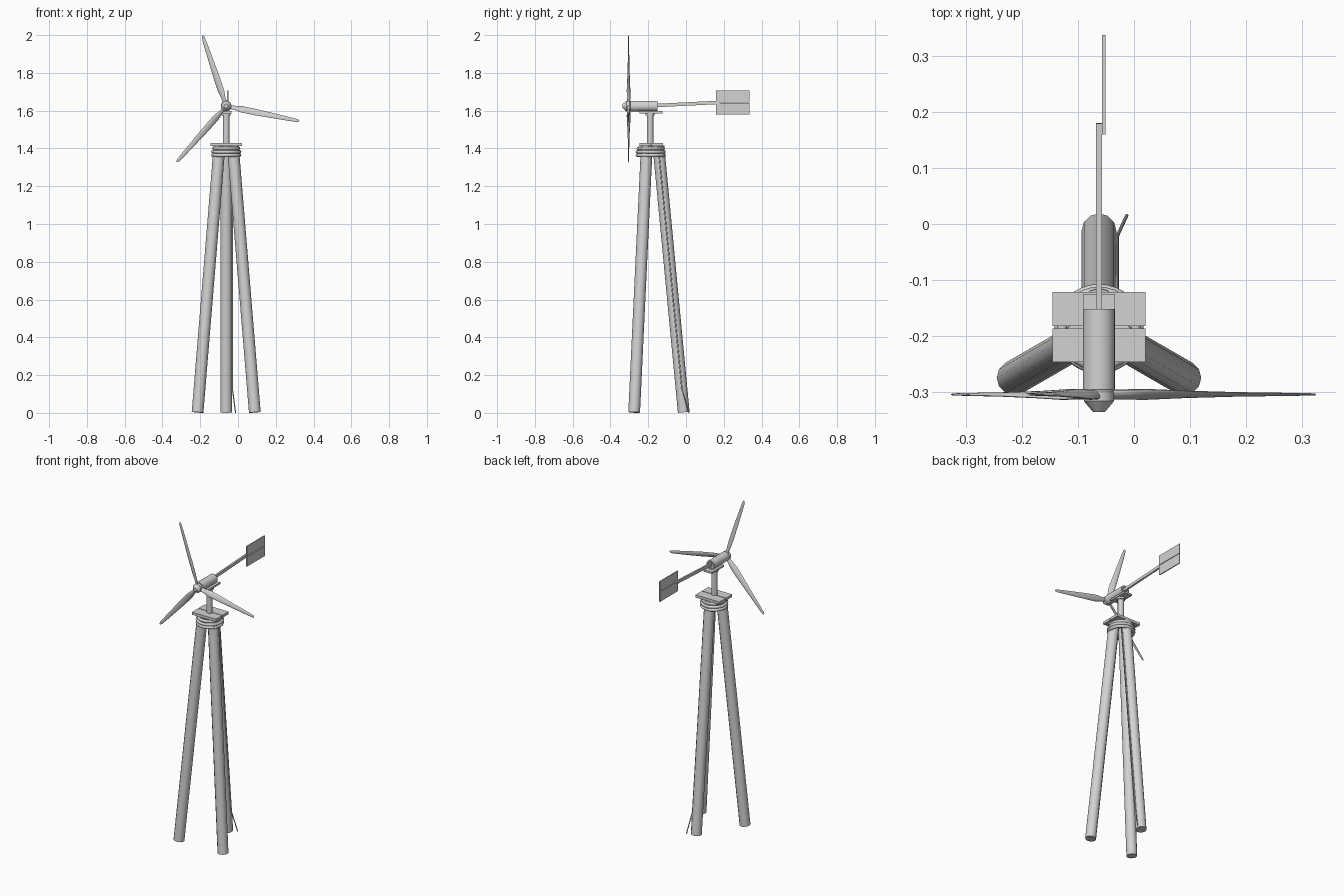
import bpy, bmesh, math
from mathutils import Vector, Matrix

if "Cube" in bpy.data.objects:
    bpy.data.objects.remove(bpy.data.objects["Cube"])

CX, CY, HUB_Z = -0.0625, -0.187, 1.624

grey = bpy.data.materials.new("plain grey")
grey.diffuse_color = (0.65, 0.65, 0.65, 1)
grey.use_nodes = True
grey.node_tree.nodes["Principled BSDF"].inputs["Base Color"].default_value = grey.diffuse_color


def finish(name, bm, smooth=True):
    bmesh.ops.recalc_face_normals(bm, faces=bm.faces)
    me = bpy.data.meshes.new(name)
    bm.to_mesh(me)
    bm.free()
    ob = bpy.data.objects.new(name, me)
    bpy.context.collection.objects.link(ob)
    me.materials.append(grey)
    if smooth:
        bpy.ops.object.select_all(action='DESELECT')
        ob.select_set(True)
        bpy.context.view_layer.objects.active = ob
        bpy.ops.object.shade_smooth_by_angle(angle=math.radians(35))
    return ob


def rod(name, a, b, r1, r2=None, sides=12):
    a, b = Vector(a), Vector(b)
    d = b - a
    m = Matrix.Translation((a + b) / 2) @ d.to_track_quat('Z', 'Y').to_matrix().to_4x4()
    bm = bmesh.new()
    bmesh.ops.create_cone(bm, cap_ends=True, segments=sides, radius1=r1,
                          radius2=r1 if r2 is None else r2, depth=d.length, matrix=m)
    return finish(name, bm)


def box(name, lo, hi):
    lo, hi = Vector(lo), Vector(hi)
    bm = bmesh.new()
    bmesh.ops.create_cube(bm, size=1, matrix=Matrix.Translation((lo + hi) / 2)
                          @ Matrix.Diagonal((*(hi - lo), 1)))
    return finish(name, bm, False)


def lathe(name, profile, origin, axis, sides=24):
    # spin (radius, distance along axis) pairs round the axis
    q = Vector(axis).to_track_quat('Z', 'Y')
    bm = bmesh.new()
    rings = [[bm.verts.new(Vector(origin) + q @ Vector((r * math.cos(t), r * math.sin(t), h)))
              for t in (2 * math.pi * i / sides for i in range(sides))] for r, h in profile]
    for a, b in zip(rings, rings[1:]):
        for i in range(sides):
            j = (i + 1) % sides
            bm.faces.new((a[i], a[j], b[j], b[i]))
    bm.faces.new(rings[0])
    bm.faces.new(rings[-1])
    return finish(name, bm)


# tripod legs
for i, label in enumerate(("back", "front_left", "front_right")):
    t = math.radians(90 + 120 * i)
    c, s = math.cos(t), math.sin(t)
    rod(label + "_leg", (CX + 0.175 * c, CY + 0.175 * s, 0.003),
        (CX + 0.041 * c, CY + 0.041 * s, 1.412), 0.031)

# rope lashing round the leg tops
for i, (z, r) in enumerate(((1.364, 0.071), (1.382, 0.071), (1.400, 0.066))):
    bpy.ops.mesh.primitive_torus_add(location=(CX, CY, z), major_radius=r, minor_radius=0.009,
                                     major_segments=32, minor_segments=8)
    ob = bpy.context.object
    ob.name = f"lashing_{i + 1}"
    ob.data.materials.append(grey)
    bpy.ops.object.shade_smooth()

# platform of two boards
PY = -0.184
for name, y0, y1 in (("front_board", PY - 0.0625, PY - 0.002), ("rear_board", PY + 0.002, PY + 0.0625)):
    box(name, (CX - 0.083, y0, 1.412), (CX + 0.083, y1, 1.428))

# mast, collar and turntable plate
rod("mast", (CX, -0.19, 1.40), (CX, -0.19, 1.59), 0.0175, sides=16)
rod("mast_collar", (CX, -0.19, 1.574), (CX, -0.19, 1.586), 0.024, sides=16)
box("turntable_plate", (CX - 0.0285, -0.245, 1.586), (CX + 0.0285, -0.125, 1.597))

# generator body with a recessed rear end
lathe("generator", [(0.0285, 0), (0.0285, 0.143), (0.020, 0.143), (0.020, 0.135)],
      (CX, -0.295, HUB_Z), (0, 1, 0))

# hub and nose cone
lathe("hub", [(0.022, 0), (0.027, 0.004), (0.027, 0.022), (0.011, 0.041)],
      (CX, -0.294, HUB_Z), (0, -1, 0), 16)

# tail boom
a, b = Vector((CX, -0.165, 1.627)), Vector((CX, 0.18, 1.644))
bm = bmesh.new()
bmesh.ops.create_cube(bm, size=1, matrix=Matrix.Translation((a + b) / 2)
                      @ Matrix.Rotation(math.atan2(b.z - a.z, b.y - a.y), 4, 'X')
                      @ Matrix.Diagonal((0.011, (b - a).length, 0.018, 1)))
finish("tail_boom", bm, False)

# tail vane of two boards
for name, z0, z1 in (("lower_vane", 1.580, 1.6415), ("upper_vane", 1.6445, 1.706)):
    box(name, (CX + 0.0055, 0.16, z0), (CX + 0.0115, 0.337, z1))

# blades: radius, chord, thickness, twist in degrees
STATIONS = [(0.012, 0.022, 0.014, 35), (0.05, 0.027, 0.013, 33), (0.085, 0.038, 0.011, 27),
            (0.16, 0.035, 0.008, 18), (0.25, 0.028, 0.006, 12), (0.34, 0.021, 0.005, 8),
            (0.384, 0.016, 0.004, 6), (0.394, 0.008, 0.003, 6)]
for k, ang in enumerate((108.5, 228.5, 348.5)):
    t = math.radians(ang)
    out = Vector((math.cos(t), 0, math.sin(t)))
    side = Vector((-math.sin(t), 0, math.cos(t)))
    bm = bmesh.new()
    rings = []
    for r, chord, thick, tw in STATIONS:
        w = math.radians(tw)
        ring = []
        for i in range(10):
            p = 2 * math.pi * i / 10
            u, v = chord / 2 * math.cos(p), thick / 2 * math.sin(p)
            ring.append(bm.verts.new(Vector((CX, -0.304, HUB_Z)) + out * r
                                     + side * (u * math.cos(w) - v * math.sin(w))
                                     + Vector((0, u * math.sin(w) + v * math.cos(w), 0))))
        rings.append(ring)
    for p, q in zip(rings, rings[1:]):
        for i in range(10):
            j = (i + 1) % 10
            bm.faces.new((p[i], p[j], q[j], q[i]))
    bm.faces.new(rings[0])
    bm.faces.new(rings[-1])
    finish(f"blade_{k + 1}", bm)

# power cable down the back leg, splayed at the foot
rod("cable", (-0.030, -0.146, 1.40), (-0.030, -0.022, 0.13), 0.0035, sides=8)
rod("cable_end", (-0.030, -0.022, 0.132), (-0.013, 0.015, 0.001), 0.003, sides=8)
